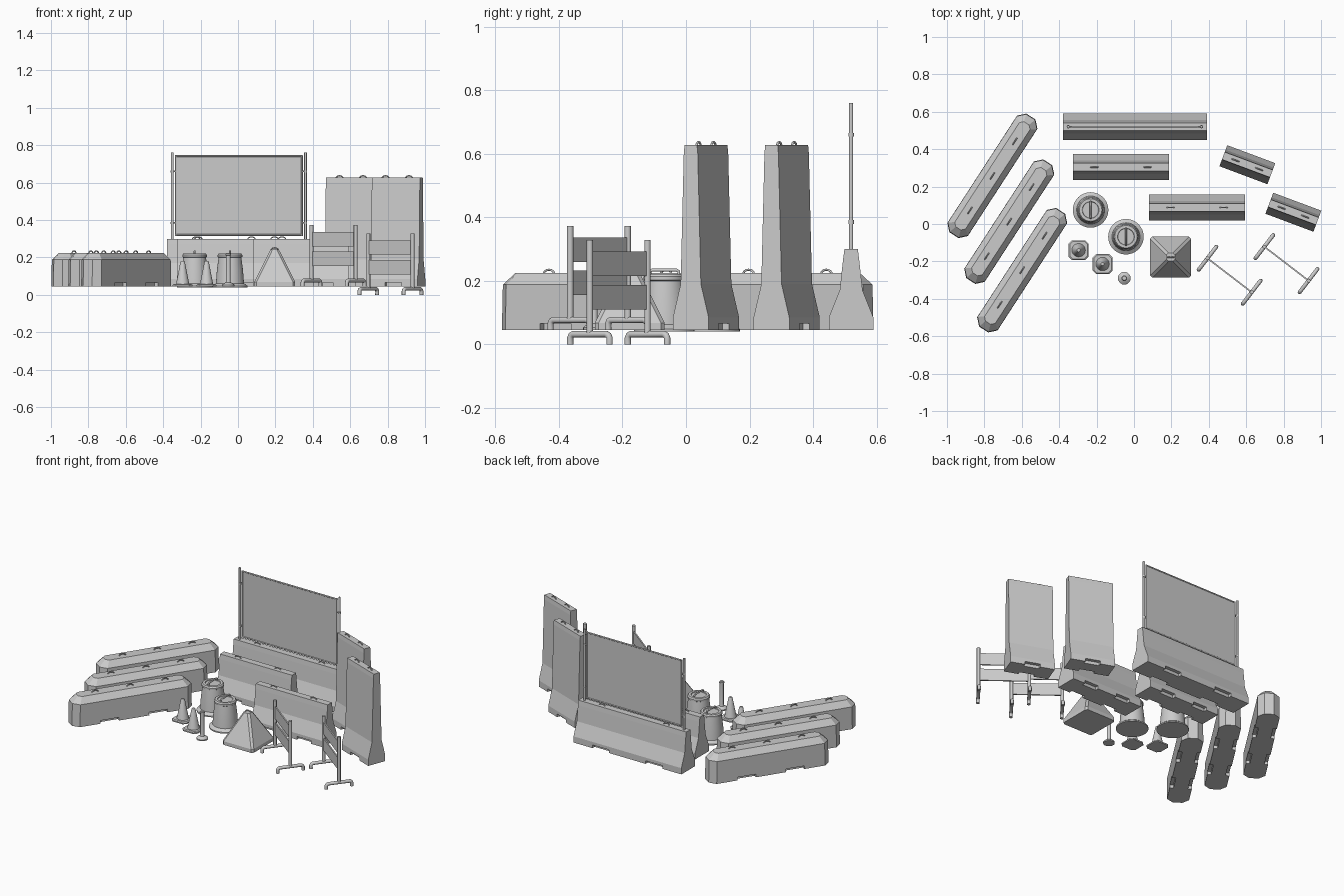
import bpy, bmesh, math
from mathutils import Matrix, Vector

if "Cube" in bpy.data.objects:
    bpy.data.objects.remove(bpy.data.objects["Cube"])

B = 0.045  # level on which most of the set stands


def place(ob, loc, deg):
    ob.matrix_world = Matrix.Translation(loc) @ Matrix.Rotation(math.radians(deg), 4, 'Z')
    return ob


def activate(ob):
    bpy.ops.object.select_all(action='DESELECT')
    ob.select_set(True)
    bpy.context.view_layer.objects.active = ob


def skin(name, rings, loc, deg=0, smooth=False):
    """Skin a stack of equal-sized point rings and cap both ends."""
    bm = bmesh.new()
    vs = [[bm.verts.new(p) for p in r] for r in rings]
    n = len(vs[0])
    for a, b in zip(vs, vs[1:]):
        for i in range(n):
            j = (i + 1) % n
            bm.faces.new((a[i], a[j], b[j], b[i]))
    bm.faces.new(vs[0][::-1])
    bm.faces.new(vs[-1])
    bmesh.ops.remove_doubles(bm, verts=bm.verts, dist=1e-5)
    bmesh.ops.recalc_face_normals(bm, faces=bm.faces)
    me = bpy.data.meshes.new(name)
    bm.to_mesh(me)
    bm.free()
    ob = bpy.data.objects.new(name, me)
    bpy.context.collection.objects.link(ob)
    place(ob, loc, deg)
    if smooth:
        activate(ob)
        bpy.ops.object.shade_smooth_by_angle(angle=math.radians(35))
    return ob


def block(name, levels, loc, deg=0):
    """Stack of rectangles (half x, half y, corner cut, z)."""
    rings = [[(x - c, -y, z), (x, c - y, z), (x, y - c, z), (x - c, y, z),
              (c - x, y, z), (-x, y - c, z), (-x, c - y, z), (c - x, -y, z)]
             for x, y, c, z in levels]
    return skin(name, rings, loc, deg)


def lathe(name, prof, loc, n=32):
    rings = [[(r * math.cos(math.tau * i / n), r * math.sin(math.tau * i / n), z)
              for i in range(n)] for r, z in prof]
    return skin(name, rings, loc, 0, True)


def tube(name, pts, r, loc, deg=0):
    cu = bpy.data.curves.new(name, 'CURVE')
    cu.dimensions = '3D'
    cu.bevel_depth = r
    cu.bevel_resolution = 3
    cu.use_fill_caps = True
    s = cu.splines.new('POLY')
    s.points.add(len(pts) - 1)
    for p, q in zip(s.points, pts):
        p.co = (*q, 1)
    ob = bpy.data.objects.new(name, cu)
    bpy.context.collection.objects.link(ob)
    place(ob, loc, deg)
    activate(ob)
    bpy.ops.object.convert(target='MESH')
    bpy.ops.object.shade_smooth_by_angle(angle=math.radians(50))
    return ob


def lifting_loops(name, xs, z, loc, deg):
    for x in xs:
        arc = [(x + 0.02 * math.cos(t), 0, z - 0.004 + 0.014 * math.sin(t))
               for t in [math.pi * i / 8 for i in range(9)]]
        tube(name + "_lifting_loop", arc, 0.0035, loc, deg)


def notch(ob, xs, half, y, loc, deg):
    """Cut forklift pockets into both lower long edges."""
    for x in xs:
        for s in (-1, 1):
            off = Matrix.Rotation(math.radians(deg), 3, 'Z') @ Vector((x, s * y, 0))
            cut = block("pocket_cutter", [(half, 0.022, 0, B - 0.02), (half, 0.022, 0, B + 0.02)],
                        Vector(loc) + off, deg)
            cut.hide_render = True
            m = ob.modifiers.new("pocket", 'BOOLEAN')
            m.operation = 'DIFFERENCE'
            m.solver = 'EXACT'
            m.object = cut
            activate(ob)
            bpy.ops.object.modifier_apply(modifier=m.name)
            bpy.data.objects.remove(cut)


# Three long water-filled style barriers on the left
for x, y in ((-0.757, 0.2575), (-0.667, 0.0125), (-0.598, -0.247)):
    loc, deg = (x, y, 0), 57
    b = block("long_barrier", [(0.378, 0.065, 0.036, B), (0.375, 0.064, 0.036, 0.188),
                               (0.335, 0.034, 0.018, 0.225)], loc, deg)
    notch(b, (-0.153, 0.153), 0.058, 0.065, loc, deg)
    lifting_loops("long_barrier", (-0.22, 0, 0.22), 0.225, loc, deg)


# Concrete barriers with a flared foot
def flared_barrier(name, half, prof, loc, deg, pockets, pocket_half, loops):
    b = block(name, [(half, w, 0, z) for w, z in prof], loc, deg)
    notch(b, pockets, pocket_half, prof[0][0], loc, deg)
    lifting_loops(name, loops, prof[-1][1], loc, deg)


LOW = [(0.07, B), (0.07, 0.085), (0.036, 0.17), (0.025, 0.27), (0.021, 0.30)]
TALL = [(0.06, B), (0.06, 0.085), (0.034, 0.19), (0.0235, 0.6), (0.021, 0.627)]
flared_barrier("fence_barrier", 0.385, LOW, (0.005, 0.52, 0), 0, (-0.19, 0.19), 0.06, (-0.23, 0.23))
for x, y in ((-0.07, 0.304), (0.337, 0.088)):
    flared_barrier("low_barrier", 0.257, LOW, (x, y, 0), 0, (-0.12, 0.12), 0.05, (-0.142, 0.142))
for x, y in ((0.606, 0.317), (0.852, 0.063)):
    flared_barrier("tall_barrier", 0.137, TALL, (x, y, 0), -20.5, (0,), 0.047, (-0.067, 0.067))

# Fence panel with frame, posts and clamps on the rear barrier
FY = 0.52
block("fence_panel", [(0.337, 0.002, 0, 0.32), (0.337, 0.002, 0, 0.742)], (0.005, FY, 0))
for z in (0.32, 0.742):
    tube("fence_rail", [(-0.341, 0, z), (0.341, 0, z)], 0.005, (0.005, FY, 0))
for s in (-1, 1):
    tube("fence_frame_side", [(s * 0.337, 0, 0.316), (s * 0.337, 0, 0.746)], 0.005, (0.005, FY, 0))
    tube("fence_post", [(s * 0.356, 0, 0.29), (s * 0.356, 0, 0.76)], 0.007, (0.005, FY, 0))
    for z in (0.385, 0.66):
        tube("fence_clamp", [(s * 0.356, 0, z - 0.006), (s * 0.356, 0, z + 0.006)], 0.009, (0.005, FY, 0))
        tube("fence_clamp_arm", [(s * 0.337, 0, z), (s * 0.356, 0, z)], 0.004, (0.005, FY, 0))

# Traffic drums with rubber base ring and top handle
for x, y in ((-0.232, 0.075), (-0.043, -0.068)):
    lathe("drum", [(0.095, 0.04), (0.095, 0.048), (0.083, 0.056), (0.075, 0.062), (0.070, 0.13),
                   (0.061, 0.2), (0.066, 0.203), (0.066, 0.213), (0.06, 0.221), (0.045, 0.221),
                   (0.043, 0.216)], (x, y, 0))
    tube("drum_handle", [(0, -0.045, 0.214), (0, -0.045, 0.23), (0, -0.038, 0.234), (0, 0.038, 0.234),
                         (0, 0.045, 0.23), (0, 0.045, 0.214)], 0.005, (x, y, 0))

# Traffic cones
for x, y in ((-0.296, -0.14), (-0.168, -0.214)):
    block("cone_base", [(0.053, 0.053, 0.018, B), (0.053, 0.053, 0.018, 0.053),
                        (0.047, 0.047, 0.016, 0.058)], (x, y, 0))
    lathe("cone_body", [(0.038, 0.052), (0.034, 0.064), (0.012, 0.176), (0.009, 0.182), (0.005, 0.182)],
          (x, y, 0), 20)

# Delineator post
lathe("delineator_post", [(0.034, B), (0.034, 0.053), (0.026, 0.06), (0.014, 0.066), (0.012, 0.075),
                          (0.012, 0.21), (0.015, 0.212), (0.015, 0.22), (0.011, 0.225)], (-0.052, -0.29, 0), 20)

# Tapered concrete weight
WX = (0.196, -0.177, 0)
block("tapered_weight", [(0.11, 0.11, 0.012, B), (0.11, 0.11, 0.012, 0.068),
                         (0.03, 0.03, 0.012, 0.228), (0.022, 0.022, 0.010, 0.242)], WX)
lifting_loops("weight", (0,), 0.242, WX, 0)

# Barricades: pipe feet, posts and two boards
for cx, cy, z0 in ((0.511, -0.274, B), (0.815, -0.212, 0)):
    loc, deg = (cx, cy, z0), -37.5
    for s in (-1, 1):
        x = s * 0.149
        tube("barricade_foot", [(x, -0.078, 0), (x, -0.078, 0.02), (x, -0.074, 0.028), (x, -0.066, 0.032),
                                (x, 0.066, 0.032), (x, 0.074, 0.028), (x, 0.078, 0.02), (x, 0.078, 0)],
             0.0105, loc, deg)
        tube("barricade_post", [(x, 0, 0.03), (x, 0, 0.328)], 0.0105, loc, deg)
    for z in (0.11, 0.215):
        block("barricade_board", [(0.146, 0.004, 0, z), (0.146, 0.004, 0, z + 0.077)], loc, deg)
